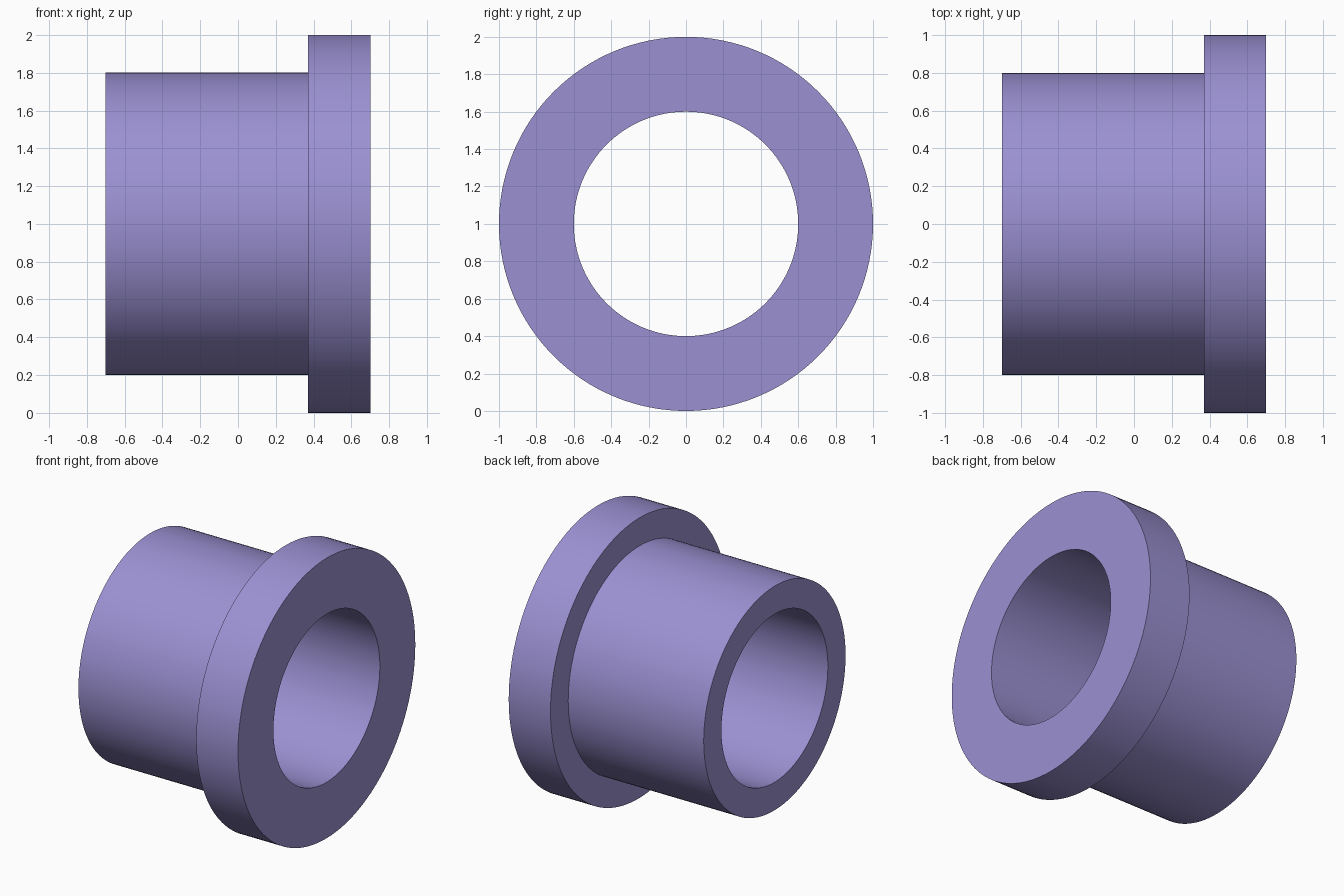
import bpy
import bmesh
import math

cube = bpy.data.objects.get("Cube")
if cube:
    bpy.data.objects.remove(cube, do_unlink=True)

# Single flat lavender colour
LAVENDER = (0.33, 0.285, 0.65, 1.0)
mat = bpy.data.materials.new("lavender")
mat.use_nodes = True
mat.diffuse_color = LAVENDER
mat.node_tree.nodes["Principled BSDF"].inputs["Base Color"].default_value = LAVENDER

# Closed half-section as (x, radius): bore, flange face, flange rim, shoulder, sleeve
PROFILE = [(-0.70, 0.60), (0.70, 0.60), (0.70, 1.00),
           (0.37, 1.00), (0.37, 0.80), (-0.70, 0.80)]
SEGMENTS = 128
AXIS_Z = 1.0

# Revolve the section around the x axis
bm = bmesh.new()
rings = []
for i in range(SEGMENTS):
    a = 2 * math.pi * i / SEGMENTS
    rings.append([bm.verts.new((x, r * math.cos(a), AXIS_Z + r * math.sin(a)))
                  for x, r in PROFILE])
n = len(PROFILE)
for i in range(SEGMENTS):
    a, b = rings[i], rings[(i + 1) % SEGMENTS]
    for j in range(n):
        k = (j + 1) % n
        bm.faces.new((a[j], a[k], b[k], b[j]))
bmesh.ops.recalc_face_normals(bm, faces=bm.faces)

mesh = bpy.data.meshes.new("flanged_bushing")
bm.to_mesh(mesh)
bm.free()
mesh.materials.append(mat)
bushing = bpy.data.objects.new("flanged_bushing", mesh)
bpy.context.collection.objects.link(bushing)

# Smooth round walls, crisp rims
bpy.ops.object.select_all(action='DESELECT')
bushing.select_set(True)
bpy.context.view_layer.objects.active = bushing
bpy.ops.object.shade_smooth_by_angle(angle=math.radians(30))
